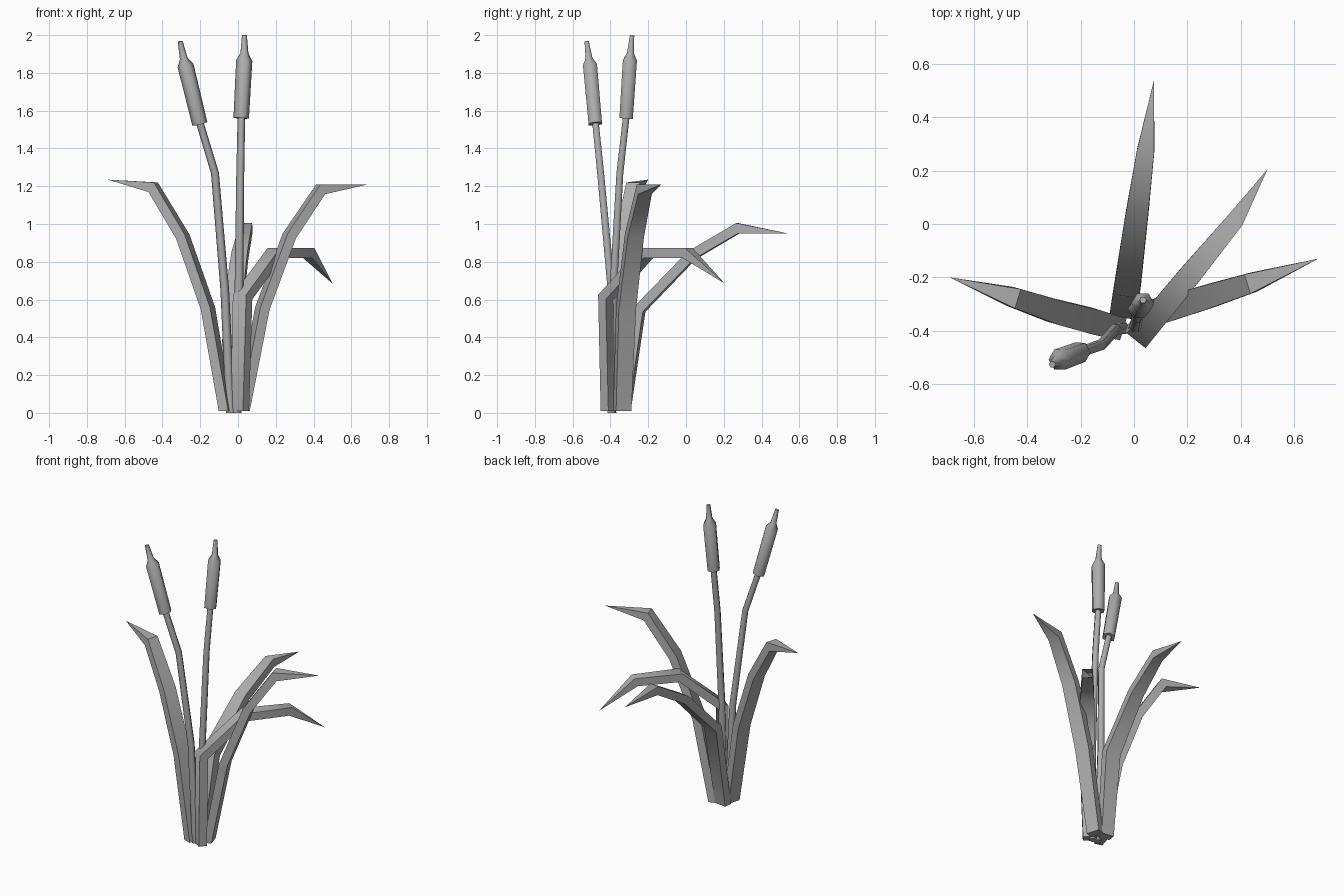
import bpy, bmesh, math
from mathutils import Vector

if "Cube" in bpy.data.objects:
    bpy.data.objects.remove(bpy.data.objects["Cube"])

grey = bpy.data.materials.new("plant grey")
grey.diffuse_color = (0.42, 0.42, 0.42, 1)
grey.use_nodes = True
grey.node_tree.nodes["Principled BSDF"].inputs["Base Color"].default_value = grey.diffuse_color


def finish(name, bm, angle):
    """Smooth the soft edges, keep the sharp ones, and make the object."""
    bmesh.ops.recalc_face_normals(bm, faces=bm.faces)
    for f in bm.faces:
        f.smooth = True
    for e in bm.edges:
        e.smooth = e.calc_face_angle(0) < math.radians(angle)
    me = bpy.data.meshes.new(name)
    bm.to_mesh(me)
    bm.free()
    me.materials.append(grey)
    ob = bpy.data.objects.new(name, me)
    bpy.context.collection.objects.link(ob)


def skin(bm, rings, cap_end=True):
    n = len(rings[0])
    for a, b in zip(rings, rings[1:]):
        for i in range(n):
            j = (i + 1) % n
            bm.faces.new((a[i], a[j], b[j], b[i]))
    bm.faces.new(rings[0])
    if cap_end:
        bm.faces.new(rings[-1])


def tube(name, path, radii, n=6, angle=62):
    """Round bar along a path with a radius at each point."""
    bm = bmesh.new()
    pts = [Vector(p) for p in path]
    rings = []
    for i, p in enumerate(pts):
        t = (pts[min(i + 1, len(pts) - 1)] - pts[max(i - 1, 0)]).normalized()
        u = (Vector((1, 0, 0)) - t * t.x).normalized()
        v = t.cross(u)
        rings.append([bm.verts.new(p + radii[i] * (u * math.cos(a) + v * math.sin(a)))
                      for a in (2 * math.pi * k / n for k in range(n))])
    skin(bm, rings)
    finish(name, bm, angle)


def leaf(name, path, widths, depth=0.052):
    """Bent box-section blade: path follows the middle of the inner face, last point is the tip."""
    bm = bmesh.new()
    pts = [Vector(p) for p in path]
    h = pts[-1] - pts[0]
    h.z = 0
    h.normalize()
    side = Vector((h.y, -h.x, 0))
    rings = []
    for i, p in enumerate(pts[:-1]):
        t1 = (pts[i + 1] - p).normalized()
        t0 = (p - pts[i - 1]).normalized() if i else t1
        t = (t0 + t1).normalized()
        out = h * t.z - Vector((0, 0, t.dot(h)))      # towards the outer side
        if i == 0:
            out = h.copy()
        out *= depth / max(t.dot(t1), 0.5) if i else depth
        w = side * widths[i] / 2
        rings.append([bm.verts.new(q) for q in (p - w, p + w, p + w + out, p - w + out)])
    skin(bm, rings, cap_end=False)
    tip, last = bm.verts.new(pts[-1]), rings[-1]
    for i in range(4):
        bm.faces.new((last[i], last[(i + 1) % 4], tip))
    finish(name, bm, 50)


# Leaves
W = (0.085, 0.095, 0.09, 0.075)
leaf("left_leaf", [(-0.04, -0.395, 0.01), (-0.135, -0.37, 0.56), (-0.27, -0.335, 0.945),
                   (-0.435, -0.28, 1.22), (-0.69, -0.20, 1.235)], W)
leaf("right_leaf", [(0.0, -0.345, 0.01), (0.105, -0.325, 0.56), (0.25, -0.28, 0.95),
                    (0.425, -0.225, 1.21), (0.69, -0.13, 1.21)], W)
leaf("back_leaf", [(-0.05, -0.35, 0.01), (-0.03, -0.27, 0.56), (0.008, 0.015, 0.855),
                   (0.043, 0.27, 1.005), (0.075, 0.54, 0.95)], (0.085, 0.1, 0.085, 0.065))
leaf("front_leaf", [(-0.007, -0.425, 0.01), (0.008, -0.437, 0.625), (0.19, -0.215, 0.873),
                    (0.38, 0.015, 0.873), (0.50, 0.205, 0.685)], (0.085, 0.09, 0.085, 0.065))

# Stalks
tube("tall_stalk", [(-0.005, -0.395, 0), (0.005, -0.385, 0.65), (0.012, -0.35, 1.27),
                    (0.018, -0.316, 1.57)], (0.024, 0.023, 0.021, 0.02))
tube("leaning_stalk", [(-0.04, -0.39, 0), (-0.07, -0.395, 0.65), (-0.122, -0.452, 1.27),
                       (-0.205, -0.48, 1.545)], (0.024, 0.023, 0.021, 0.02))

# Seed heads with a stepped neck and thin spike
R = (0.041, 0.043, 0.021, 0.013)
tube("tall_seed_head", [(0.017, -0.317, 1.56), (0.033, -0.297, 1.865),
                        (0.034, -0.294, 1.905), (0.034, -0.285, 2.0)], R)
tube("leaning_seed_head", [(-0.202, -0.48, 1.53), (-0.278, -0.508, 1.84),
                           (-0.287, -0.513, 1.875), (-0.306, -0.526, 1.967)], R)
